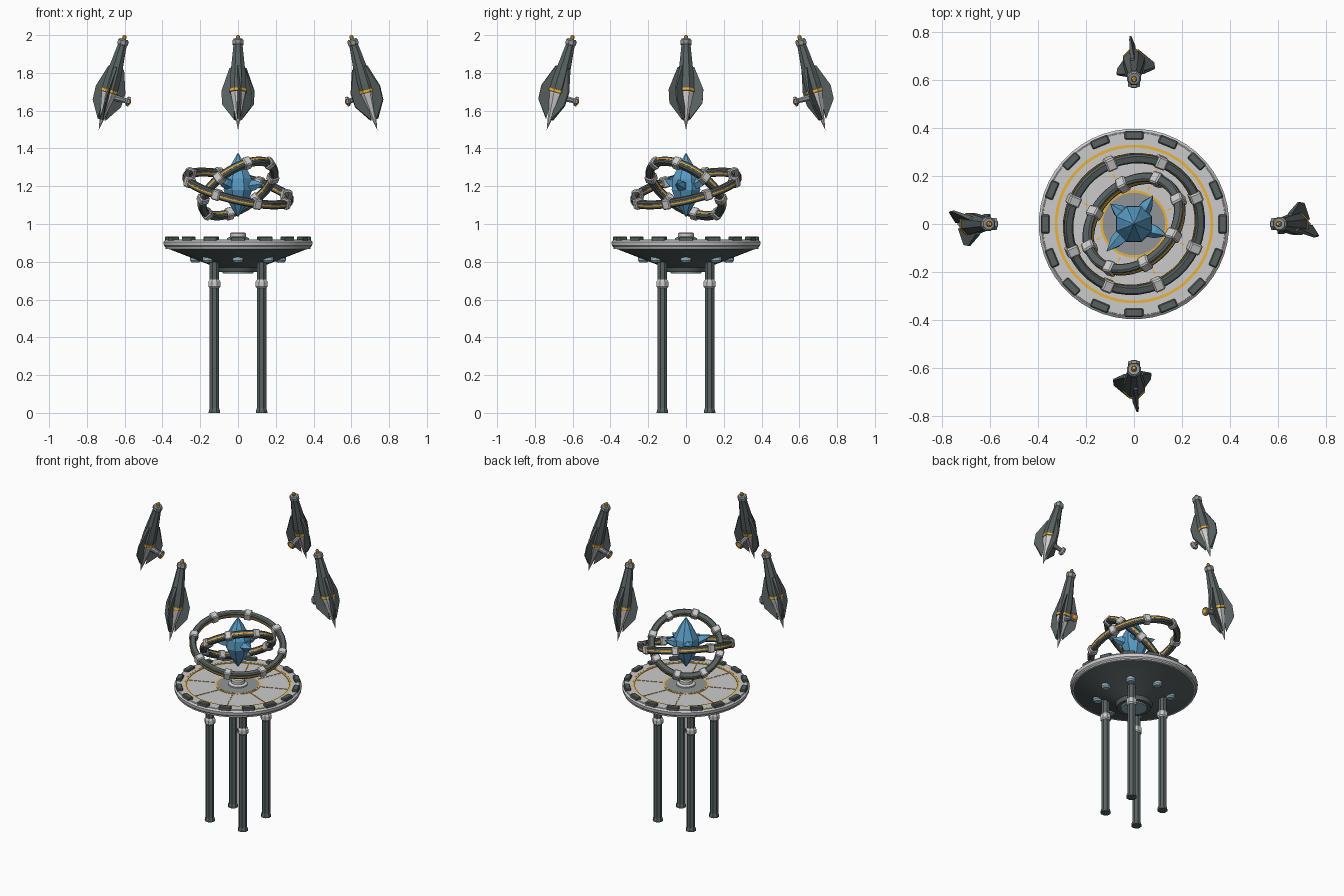
import bpy, bmesh
from math import sin, cos, pi, radians
from mathutils import Matrix, Vector

if "Cube" in bpy.data.objects:
    bpy.data.objects.remove(bpy.data.objects["Cube"])


def material(name, col):
    m = bpy.data.materials.new(name)
    m.diffuse_color = (*col, 1)
    m.use_nodes = True
    m.node_tree.nodes["Principled BSDF"].inputs["Base Color"].default_value = m.diffuse_color
    return m


DARK = material("dark_metal", (0.10, 0.12, 0.12))
LIGHT = material("light_metal", (0.58, 0.60, 0.60))
MID = material("mid_metal", (0.28, 0.30, 0.31))
ORANGE = material("orange_trim", (0.85, 0.45, 0.04))
BLUE = material("blue_crystal", (0.10, 0.33, 0.55))
GLASS = material("pale_lamp", (0.30, 0.45, 0.52))
I = Matrix.Identity(4)


def finish(name, bm, mat, mtx=I, smooth=False):
    bmesh.ops.remove_doubles(bm, verts=bm.verts, dist=1e-5)
    bmesh.ops.recalc_face_normals(bm, faces=bm.faces)
    me = bpy.data.meshes.new(name)
    bm.to_mesh(me)
    bm.free()
    me.materials.append(mat)
    ob = bpy.data.objects.new(name, me)
    ob.matrix_world = mtx
    bpy.context.collection.objects.link(ob)
    if smooth:
        bpy.ops.object.select_all(action='DESELECT')
        ob.select_set(True)
        bpy.context.view_layer.objects.active = ob
        bpy.ops.object.shade_smooth_by_angle(angle=radians(25))
    return ob


def lathe(name, prof, n, mat, mtx=I, closed=False, smooth=False):
    """Revolve (r, z) points about z; closed joins the last point to the first."""
    bm = bmesh.new()
    rows = [[bm.verts.new((r * cos(2 * pi * (k + .5) / n), r * sin(2 * pi * (k + .5) / n), z))
             for k in range(n)] if r > 0 else [bm.verts.new((0, 0, z))] * n for r, z in prof]
    pairs = list(zip(rows, rows[1:])) + ([(rows[-1], rows[0])] if closed else [])
    for a, b in pairs:
        for k in range(n):
            q = list(dict.fromkeys([a[k], a[(k + 1) % n], b[(k + 1) % n], b[k]]))
            if len(q) > 2:
                bm.faces.new(q)
    return finish(name, bm, mat, mtx, smooth)


def band(name, r0, r1, z0, z1, n, mat, mtx=I, smooth=False):
    return lathe(name, [(r0, z0), (r1, z0), (r1, z1), (r0, z1)], n, mat, mtx, True, smooth)


def boxes(name, size, spots, mat, mtx=I, bevel=0.0):
    """One object holding a box at every matrix in spots."""
    bm = bmesh.new()
    for s in spots:
        bmesh.ops.create_cube(bm, size=1, matrix=s @ Matrix.Diagonal((*size, 1)))
    if bevel:
        bmesh.ops.bevel(bm, geom=bm.edges[:], offset=bevel, segments=1, affect='EDGES')
    return finish(name, bm, mat, mtx)


def around(n, r, z=0, start=0):
    return [Matrix.Rotation(2 * pi * (k + start) / n, 4, 'Z') @ Matrix.Translation((r, 0, z))
            for k in range(n)]


# Platform bowl, rim and floor
lathe("platform_bowl", [(0, .745), (.105, .745), (.115, .77), (.36, .865), (.385, .87),
                        (.37, .90), (0, .90)], 48, DARK, smooth=True)
band("platform_rim", .33, .385, .868, .918, 48, LIGHT, smooth=True)
lathe("rim_edge", [(.38, .872), (.393, .885), (.396, .905), (.38, .919)], 48, LIGHT, closed=True, smooth=True)
lathe("platform_floor", [(0, .895), (.335, .895), (.335, .913), (0, .913)], 48, LIGHT)
band("floor_outer_stripe", .318, .332, .90, .917, 48, ORANGE)
band("floor_inner_stripe", .130, .140, .90, .916, 48, ORANGE)
lathe("floor_center", [(.13, .90), (.13, .917), (0, .917)], 48, MID)
boxes("floor_dashes", (.020, .005, .006),
      [m for r in (.16, .188, .216, .244, .272, .30) for m in around(8, r, .913, .5)], ORANGE)
boxes("rim_blocks", (.036, .078, .03), around(16, .369, .919), DARK, bevel=.005)
lathe("emitter_base", [(.06, .915), (.06, .925), (.042, .932), (.042, .95), (.034, .956), (0, .956)], 16, LIGHT)
lathe("bottom_lens", [(0, .738), (.08, .738), (.085, .75)], 24, GLASS)
for k, m in enumerate(around(8, .225)):
    lathe(f"under_lamp_{k}", [(0, .797), (.022, .797), (.03, .807), (.03, .835)], 12, GLASS, m)

# Four legs with feet and collars
for k, (sx, sy) in enumerate([(-1, -1), (1, -1), (1, 1), (-1, 1)]):
    at = Matrix.Translation((.125 * sx, .125 * sy, 0))
    lathe(f"leg_{k}", [(0, 0), (.033, 0), (.032, .012), (.027, .025), (.027, .80), (0, .80)], 8, DARK, at)
    lathe(f"leg_collar_{k}", [(.027, .66), (.034, .668), (.034, .695), (.027, .705)], 8, LIGHT, at)

# Two tilted rings with clamps around the crystal
CENTER = Matrix.Translation((0, 0, 1.188))
for name, r0, r1, tilt, high in [("outer_ring", .262, .300, 18, (-1, 1, 0)),
                                 ("inner_ring", .196, .236, 42, (1, -1, 0))]:
    axis = Vector(high).normalized().cross(Vector((0, 0, 1)))
    m = CENTER @ Matrix.Rotation(radians(tilt), 4, axis)
    c, h = .007, .021
    lathe(name, [(r0, -h + c), (r0 + c, -h), (r1 - c, -h), (r1, -h + c), (r1, h - c),
                 (r1 - c, h), (r0 + c, h), (r0, h - c)], 40, DARK, m, True)
    band(name + "_outer_stripe", r1 - .005, r1 + .002, -.004, .004, 40, ORANGE, m)
    band(name + "_inner_stripe", r0 - .002, r0 + .005, -.004, .004, 40, ORANGE, m)
    boxes(name + "_clamps", (.052, .045, .054), around(8, (r0 + r1) / 2, 0, .5), LIGHT, m, .006)

# Crystal core with side spikes
lathe("crystal_core", [(0, 1.035), (.052, 1.11), (.082, 1.18), (.078, 1.24), (.04, 1.315), (0, 1.378)], 8, BLUE)
for k, tip in enumerate([(.08, .12, 1.24), (-.115, -.115, 1.24), (.14, -.05, 1.215), (-.10, .085, 1.235)]):
    root = Vector((0, 0, 1.19))
    d = Vector(tip) - root
    m = Matrix.Translation(root) @ d.to_track_quat('Z', 'Y').to_matrix().to_4x4()
    lathe(f"crystal_spike_{k}", [(0, .04), (.034, .05), (.028, d.length * .65), (0, d.length)], 5, BLUE, m)


def fins(name, angles, mtx):
    bm = bmesh.new()
    outline = [(.02, .35), (.045, .345), (.092, .225), (.088, .15), (.02, .06)]
    for a in angles:
        rot = Matrix.Rotation(radians(a), 4, 'Z')
        # plate thins toward the outer edge
        sides = [[bm.verts.new(rot @ Vector((r, s * (.009 if r < .05 else .004), z))) for r, z in outline]
                 for s in (-1, 1)]
        bm.faces.new(sides[0])
        bm.faces.new(sides[1][::-1])
        for i in range(5):
            j = (i + 1) % 5
            bm.faces.new([sides[0][i], sides[0][j], sides[1][j], sides[1][i]])
    return finish(name, bm, DARK, mtx)


# Four hovering pylons, leaning inward at the top
for k in range(4):
    m = (Matrix.Rotation(k * pi / 2, 4, 'Z') @ Matrix.Translation((.738, 0, 1.495))
         @ Matrix.Rotation(radians(-15.5), 4, 'Y'))
    spin = 10 if k % 2 else -35
    lathe(f"pylon_nose_{k}", [(0, 0), (.018, .09), (.042, .2), (.042, .215)], 8, LIGHT, m)
    lathe(f"pylon_body_{k}", [(.046, .205), (.047, .26), (.042, .32), (.025, .475), (0, .475)], 8, DARK, m)
    lathe(f"pylon_stripe_{k}", [(.04, .208), (.0495, .21), (.0495, .224), (.04, .226)], 8, ORANGE, m)
    lathe(f"pylon_cap_{k}", [(0, .468), (.026, .468), (.031, .475), (.031, .493), (.024, .502), (0, .502)], 8, MID, m)
    lathe(f"pylon_tip_{k}", [(.011, .50), (.012, .515), (.006, .524), (0, .524)], 8, ORANGE, m)
    fins(f"pylon_fins_{k}", [spin, spin + 120, spin + 240], m)
    # projector dish facing the crystal
    d = m @ Matrix.Translation((0, 0, .19)) @ Matrix.Rotation(-pi / 2, 4, 'Y')
    lathe(f"projector_arm_{k}", [(.018, .02), (.014, .095), (.028, .105), (.028, .117), (0, .117)], 8, MID, d)
    lathe(f"projector_lens_{k}", [(.021, .115), (.016, .122), (0, .126)], 8, ORANGE, d)
